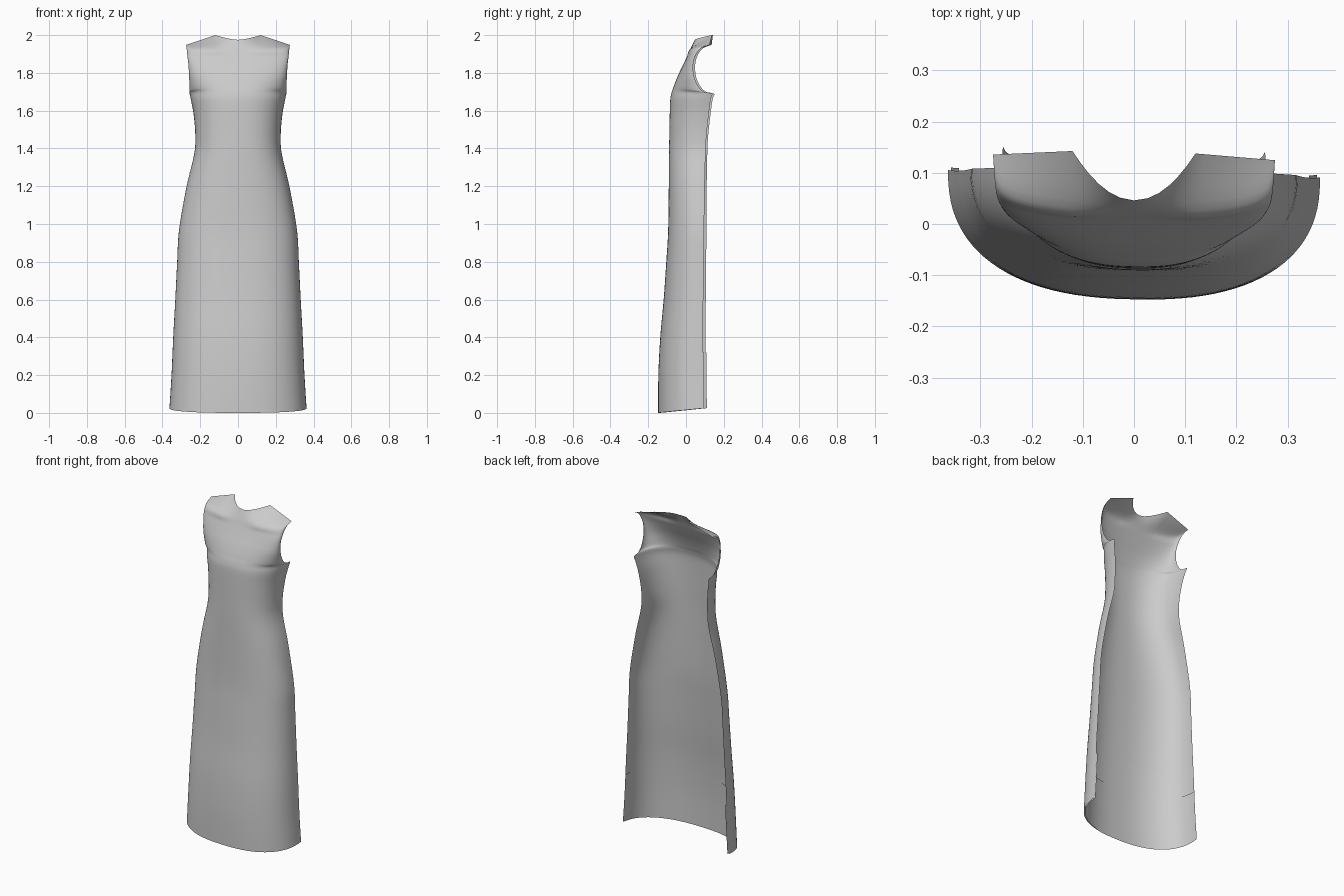
import bpy, bmesh, math
from mathutils import Vector

cube = bpy.data.objects.get("Cube")
if cube:
    bpy.data.objects.remove(cube)

HALF = 25        # columns from the centre front to a side edge
STEPS = 5        # mesh rows between two control rows
POWER = 0.83     # squareness of the cross-section
NECK = 0.436     # where the neckline meets the shoulder


def make_material(name, rgb):
    mat = bpy.data.materials.new(name)
    mat.use_nodes = True
    mat.diffuse_color = (*rgb, 1)
    mat.node_tree.nodes["Principled BSDF"].inputs["Base Color"].default_value = (*rgb, 1)
    return mat


fabric = make_material("light grey fabric", (0.6, 0.6, 0.6))

# Control rows: side edge x, y, z, then centre front y, z
SECTIONS = [
    (.363, .098, .025, -.147, 0),
    (.352, .097, .2, -.146, .2),
    (.343, .097, .4, -.136, .4),
    (.332, .098, .6, -.118, .6),
    (.322, .1, .8, -.104, .8),
    (.312, .102, .97, -.094, .97),
    (.272, .104, 1.2, -.091, 1.2),
    (.232, .108, 1.37, -.09, 1.37),
    (.226, .113, 1.47, -.088, 1.47),
    (.235, .125, 1.58, -.086, 1.58),
    (.25, .136, 1.66, -.083, 1.66),
    (.256, .143, 1.69, -.075, 1.7),
    (.256, .1, 1.7, -.066, 1.725),
    (.256, .07, 1.73, -.055, 1.755),
    (.259, .048, 1.78, -.038, 1.795),
    (.262, .043, 1.84, -.016, 1.84),
    (.268, .055, 1.89, .005, 1.885),
    (.272, .085, 1.93, .025, 1.93),
]


def section_row(edge_x, edge_y, edge_z, front_y, front_z):
    """Half-oval row from one side edge round the front to the other."""
    row = []
    for k in range(-HALF, HALF + 1):
        angle = abs(k) / HALF * math.pi / 2
        across = math.sin(angle) ** POWER
        depth = max(math.cos(angle), 0) ** POWER
        row.append(Vector((math.copysign(edge_x * across, k),
                           edge_y + (front_y - edge_y) * depth,
                           edge_z + (front_z - edge_z) * depth)))
    return row


def top_row():
    """Scooped neckline in the middle, sloping shoulder seams outside."""
    row = []
    for k in range(-HALF, HALF + 1):
        across = math.sin(abs(k) / HALF * math.pi / 2) ** POWER
        if across < NECK:
            g = across / NECK
            y, z = .046 + .094 * g ** 2, 1.975 + .025 * g ** 1.5
        else:
            h = (across - NECK) / (1 - NECK)
            y, z = .14 - .01 * h, 2 - .052 * h
        row.append(Vector((math.copysign(.275 * across, k), y, z)))
    return row


def spline(a, b, c, d, t):
    return 0.5 * (2 * b + (c - a) * t + (2 * a - 5 * b + 4 * c - d) * t ** 2
                  + (3 * b - a - 3 * c + d) * t ** 3)


def smooth_rows(rows):
    """Interpolate a smooth surface through the control rows."""
    padded = [rows[0]] + rows + [rows[-1]]
    result = []
    for i in range(len(rows) - 1):
        for s in range(STEPS):
            result.append([spline(*pts, s / STEPS) for pts in zip(*padded[i:i + 4])])
    result.append(rows[-1])
    # the two side edges sit at slightly different depths
    return [[Vector((p.x, p.y - .02 * p.x, p.z)) for p in row] for row in result]


def make_sheet(name, rows):
    bm = bmesh.new()
    grid = [[bm.verts.new(p) for p in row] for row in rows]
    for low, high in zip(grid, grid[1:]):
        for i in range(len(low) - 1):
            bm.faces.new((low[i], low[i + 1], high[i + 1], high[i]))
    for face in bm.faces:
        face.smooth = True
    mesh = bpy.data.meshes.new(name)
    bm.to_mesh(mesh)
    bm.free()
    mesh.materials.append(fabric)
    obj = bpy.data.objects.new(name, mesh)
    bpy.context.collection.objects.link(obj)
    return obj


# Dress front: one open sheet from hem to neckline
surface = smooth_rows([section_row(*s) for s in SECTIONS] + [top_row()])
make_sheet("dress_front", surface)

# Hem facing: turned-up band just inside the skirt
band = [[Vector((p.x * .985, p.y + .005, p.z)) for p in row] for row in surface[:9]]
make_sheet("hem_facing", band)
